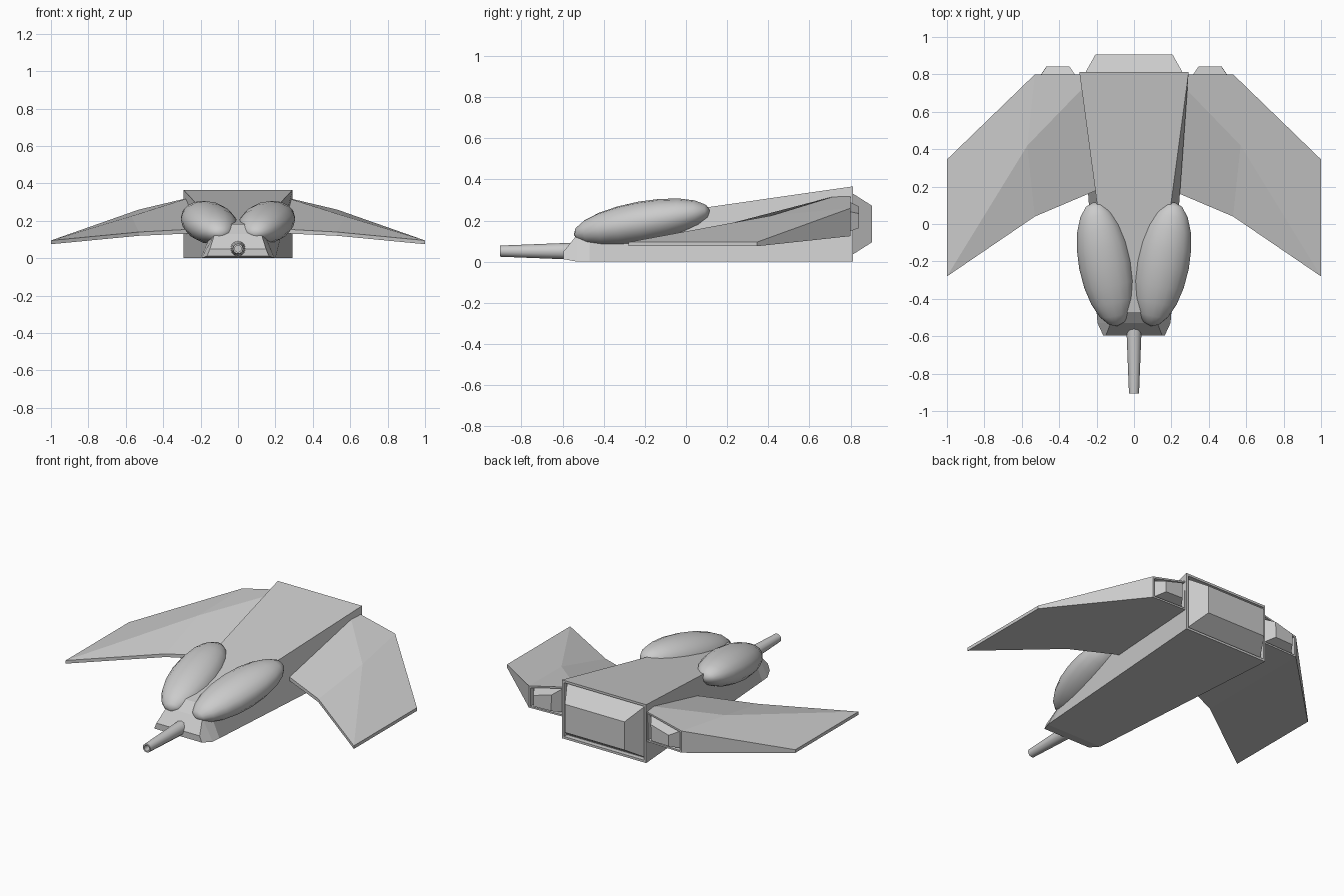
import bpy, bmesh
from math import radians, sin, cos, pi
from mathutils import Vector, Matrix

if "Cube" in bpy.data.objects:
    bpy.data.objects.remove(bpy.data.objects["Cube"])


def finish(bm, name, smooth=False):
    bmesh.ops.recalc_face_normals(bm, faces=bm.faces)
    mesh = bpy.data.meshes.new(name)
    bm.to_mesh(mesh)
    bm.free()
    obj = bpy.data.objects.new(name, mesh)
    bpy.context.collection.objects.link(obj)
    if smooth:
        bpy.ops.object.select_all(action='DESELECT')
        obj.select_set(True)
        bpy.context.view_layer.objects.active = obj
        bpy.ops.object.shade_smooth_by_angle(angle=radians(40))
    return obj


def loft(rings):
    """Skin equal-length rings of points and cap both ends."""
    bm = bmesh.new()
    rows = [[bm.verts.new(p) for p in r] for r in rings]
    n = len(rows[0])
    for a, b in zip(rows, rows[1:]):
        for i in range(n):
            j = (i + 1) % n
            bm.faces.new((a[i], a[j], b[j], b[i]))
    bm.faces.new(rows[0])
    bm.faces.new(rows[-1])
    bmesh.ops.remove_doubles(bm, verts=bm.verts, dist=1e-4)
    bmesh.ops.recalc_face_normals(bm, faces=bm.faces)
    return bm


def extrude(bm, face, dy, sx=1.0, sz=1.0):
    face = bmesh.ops.extrude_discrete_faces(bm, faces=[face])['faces'][0]
    c = face.calc_center_median()
    for v in face.verts:
        v.co = Vector((c.x + (v.co.x - c.x) * sx, v.co.y + dy,
                       c.z + (v.co.z - c.z) * sz))
    return face


def engine(bm, rim, recess, length, sx, sz):
    """Rear face becomes a rim, a shallow recess and a tapered exhaust block."""
    face = max(bm.faces, key=lambda f: f.calc_center_median().y)
    bmesh.ops.inset_individual(bm, faces=[face], thickness=rim)
    face = extrude(bm, face, -recess)
    # fresh base loop, slightly smaller, rising out of the recess
    bmesh.ops.inset_individual(bm, faces=[face], thickness=0.003)
    extrude(bm, face, recess + length, sx, sz)


# Fuselage: tapered wedge with chamfered nose
def section(y, wb, zb, wt, zt):
    return [(-wb, y, zb), (wb, y, zb), (wt, y, zt), (-wt, y, zt)]


body = loft([section(-0.595, 0.165, 0.012, 0.15, 0.05),
             section(-0.53, 0.195, 0.0, 0.125, 0.13),
             section(-0.47, 0.20, 0.0, 0.12, 0.182),
             section(0.812, 0.292, 0.0, 0.292, 0.366)])
engine(body, 0.02, 0.03, 0.093, 0.75, 0.53)
finish(body, "fuselage")

# Wings: root, middle and tip sections
# (lower lead, lower trail, upper trail, ridge, upper lead)
wing_sections = [
    [(0.20, 0.18, 0.135), (0.285, 0.80, 0.13), (0.285, 0.80, 0.318),
     (0.27, 0.73, 0.32), (0.20, 0.18, 0.158)],
    [(0.53, 0.04, 0.12), (0.53, 0.80, 0.124), (0.53, 0.80, 0.26),
     (0.57, 0.42, 0.225), (0.53, 0.04, 0.14)],
    [(1.0, -0.28, 0.075), (1.0, 0.345, 0.075), (1.0, 0.345, 0.095),
     (1.0, -0.28, 0.095), (1.0, -0.28, 0.095)],
]
for side, label in ((1, "right"), (-1, "left")):
    wing = loft([[(side * x, y, z) for x, y, z in s] for s in wing_sections])
    engine(wing, 0.015, 0.03, 0.042, 0.56, 0.62)
    finish(wing, label + "_wing")

    # Bulging pod, yawed outward and pitched up toward the rear
    pod = bmesh.new()
    bmesh.ops.create_uvsphere(pod, u_segments=16, v_segments=10, radius=1)
    place = (Matrix.Translation((side * 0.153, -0.215, 0.19))
             @ Matrix.Rotation(radians(-11 * side), 4, 'Z')
             @ Matrix.Rotation(radians(10), 4, 'X')
             @ Matrix.Diagonal((0.142, 0.342, 0.103, 1))
             @ Matrix.Rotation(radians(90), 4, 'X'))
    bmesh.ops.transform(pod, matrix=place, verts=pod.verts)
    finish(pod, label + "_pod", True)

# Nose gun: tapered tube with hollow muzzle
barrel = [(-0.55, 0.041), (-0.60, 0.039), (-0.905, 0.027),
          (-0.905, 0.018), (-0.84, 0.018)]
gun = loft([[(r * cos(2 * pi * i / 12), y, 0.051 + r * sin(2 * pi * i / 12))
             for i in range(12)] for y, r in barrel])
finish(gun, "nose_gun", True)
